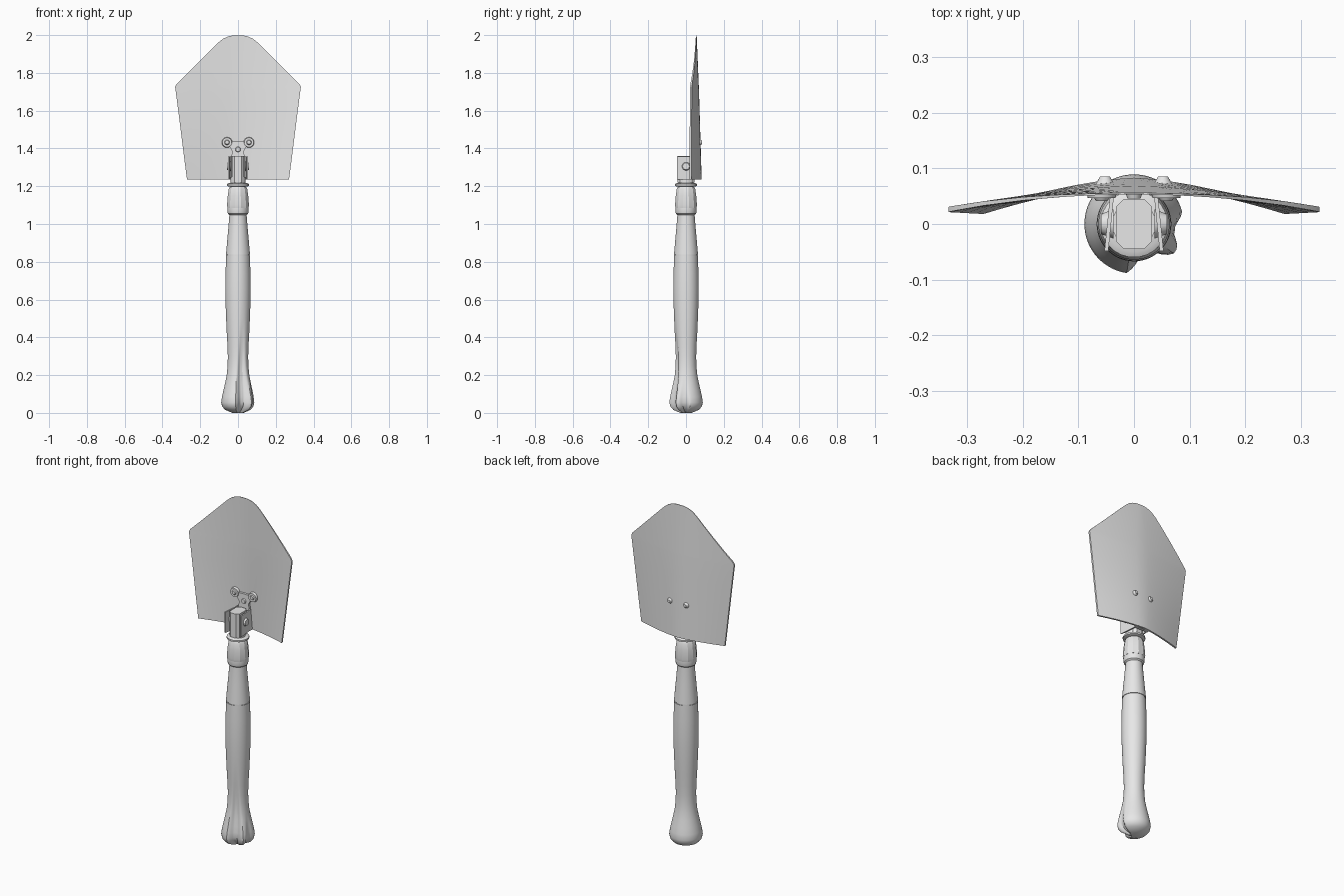
import bpy, bmesh, math
from mathutils import Vector, Matrix

if "Cube" in bpy.data.objects:
    bpy.data.objects.remove(bpy.data.objects["Cube"], do_unlink=True)

GREY = (0.8, 0.8, 0.8, 1.0)
mat = bpy.data.materials.new("plain grey")
mat.use_nodes = True
mat.diffuse_color = GREY
mat.node_tree.nodes["Principled BSDF"].inputs["Base Color"].default_value = GREY


def finish(bm, name, angle=30):
    bmesh.ops.recalc_face_normals(bm, faces=bm.faces)
    me = bpy.data.meshes.new(name)
    bm.to_mesh(me)
    bm.free()
    me.materials.append(mat)
    ob = bpy.data.objects.new(name, me)
    bpy.context.collection.objects.link(ob)
    bpy.ops.object.select_all(action='DESELECT')
    ob.select_set(True)
    bpy.context.view_layer.objects.active = ob
    bpy.ops.object.shade_smooth_by_angle(angle=math.radians(angle))
    return ob


def lathe(name, profile, sides, angle=30, cut=None):
    """Revolve (radius, z) pairs about z; cut(r, z, a) may reshape the radius."""
    bm = bmesh.new()
    rings = []
    for r, z in profile:
        ring = []
        for i in range(sides):
            a = 2 * math.pi * (i + 0.5) / sides
            q = cut(r, z, a) if cut else r
            ring.append(bm.verts.new((q * math.cos(a), q * math.sin(a), z)))
        rings.append(ring)
    for lo, hi in zip(rings, rings[1:]):
        for i in range(sides):
            j = (i + 1) % sides
            bm.faces.new((lo[i], lo[j], hi[j], hi[i]))
    bm.faces.new(rings[0])
    bm.faces.new(rings[-1])
    return finish(bm, name, angle)


def prism(name, outline, matrix, depth):
    """Extrude a flat outline along local z, then place it."""
    bm = bmesh.new()
    f = bm.faces.new([bm.verts.new((x, y, 0)) for x, y in outline])
    top = bmesh.ops.extrude_face_region(bm, geom=[f])["geom"]
    bmesh.ops.translate(bm, vec=(0, 0, depth),
                        verts=[v for v in top if isinstance(v, bmesh.types.BMVert)])
    bmesh.ops.transform(bm, matrix=matrix, verts=bm.verts)
    return finish(bm, name)


def disc(name, centre, axis, r, depth, r2=None, sides=16):
    bm = bmesh.new()
    rot = Vector((0, 0, 1)).rotation_difference(Vector(axis)).to_matrix().to_4x4()
    bmesh.ops.create_cone(bm, cap_ends=True, segments=sides, radius1=r,
                          radius2=r if r2 is None else r2, depth=depth,
                          matrix=Matrix.Translation(centre) @ rot)
    return finish(bm, name)


# Handle grip: flared pommel with two pointed clefts at the front left
def cleft(r, z, a):
    for mid, half, top, deep in ((-68, 30, 0.50, 0.036), (-8, 20, 0.19, 0.028)):
        d = abs((math.degrees(a) - mid + 180) % 360 - 180)
        t = max(0.0, 1 - z / top)
        width = half * min(1, 0.25 + 1.1 * t)
        if d < width and t > 0:
            r -= min(deep * t ** 1.6, r * 0.5) * min(1, 1.6 * (1 - d / width))
    return r


grip = [(0.03, 0.0), (0.068, 0.016), (0.084, 0.034), (0.089, 0.055), (0.085, 0.085),
        (0.077, 0.12), (0.068, 0.16), (0.06, 0.2), (0.055, 0.25), (0.054, 0.3),
        (0.056, 0.36), (0.06, 0.43), (0.063, 0.5), (0.066, 0.58), (0.067, 0.66),
        (0.066, 0.74), (0.063, 0.832)]
lathe("handle_grip", grip, 64, 32, cleft)
lathe("handle_groove", [(0.060, 0.828), (0.060, 0.842)], 32)
lathe("handle_upper", [(0.064, 0.838), (0.062, 0.86), (0.054, 0.95),
                       (0.047, 1.03), (0.045, 1.07)], 32)

# Locking collar, washer and neck
lathe("collar_ring", [(0.046, 1.048), (0.054, 1.055), (0.057, 1.07), (0.056, 1.088)], 24)
lathe("collar_nut", [(0.058, 1.085), (0.060, 1.10), (0.056, 1.15),
                     (0.051, 1.185), (0.046, 1.195)], 12, 20)
lathe("neck", [(0.040, 1.18), (0.040, 1.25)], 16)
lathe("washer", [(0.050, 1.198), (0.060, 1.202), (0.060, 1.211), (0.050, 1.216)], 24)

# Hinge block with chamfered corners
hx, hy, c = 0.032, 0.045, 0.014
block = [(hx, -hy + c), (hx, hy - c), (hx - c, hy), (-hx + c, hy),
         (-hx, hy - c), (-hx, -hy + c), (-hx + c, -hy), (hx - c, -hy)]
prism("hinge_block", block, Matrix.Translation((0, 0, 1.22)), 0.14)

# Slanted bracket cheeks with hinge bolts
for s, side in ((1, "left"), (-1, "right")):
    cheek = [(s * 0.046, -0.048), (s * 0.053, -0.048), (s * 0.042, 0.06), (s * 0.035, 0.06)]
    prism(side + "_cheek", cheek, Matrix.Translation((0, 0, 1.235)), 0.122)
    disc(side + "_hinge_bolt", (s * 0.048, 0.0, 1.305), (s, 0, 0), 0.026, 0.022, 0.018)

# Bracket plate: narrow stem opening into two ears riveted to the blade
half = [(0.045, 1.235), (0.036, 1.35), (0.03, 1.385), (0.045, 1.41), (0.07, 1.41),
        (0.082, 1.43), (0.07, 1.452), (0.05, 1.45), (0.03, 1.437)]
plate = half + [(-x, z) for x, z in reversed(half)]
to_front = Matrix.Translation((0, 0.07, 0)) @ Matrix.Rotation(math.pi / 2, 4, 'X')
prism("bracket_plate", plate, to_front, 0.017)
disc("plate_boss", (0, 0.052, 1.395), (0, -1, 0), 0.016, 0.012, 0.012)
for s, side in ((1, "left"), (-1, "right")):
    disc(side + "_ear", (s * 0.058, 0.054, 1.432), (0, -1, 0), 0.028, 0.014, 0.025)
    disc(side + "_rivet_front", (s * 0.058, 0.045, 1.432), (0, -1, 0), 0.015, 0.008, 0.010)
    disc(side + "_rivet_back", (s * 0.052, 0.078, 1.432), (0, 1, 0), 0.017, 0.014, 0.009)

# Blade: curved sheet, flattening towards the rounded tip
rows = [(0.270, 1.235), (0.285, 1.35), (0.300, 1.47), (0.315, 1.59), (0.331, 1.712),
        (0.333, 1.725), (0.326, 1.74), (0.27, 1.795), (0.20, 1.865), (0.14, 1.925),
        (0.105, 1.96), (0.08, 1.98), (0.055, 1.992), (0.025, 1.999)]


def blade_y(x, z):
    t = z - 1.235
    drop = (0.055 - 0.036 * t) * (abs(x) / (0.27 + 0.13 * t)) ** 1.5
    return 0.078 - 0.03 * t - drop


COLS = 16
bm = bmesh.new()
sheets = []
for off in (-1, 1):
    grid = []
    for w, z in rows:
        th = 0.005 if z < 1.7 else 0.005 - 0.012 * (z - 1.7)
        xs = [w * (2 * i / COLS - 1) for i in range(COLS + 1)]
        grid.append([bm.verts.new((x, blade_y(x, z) + off * th, z)) for x in xs])
    for lo, hi in zip(grid, grid[1:]):
        for i in range(COLS):
            bm.faces.new((lo[i], lo[i + 1], hi[i + 1], hi[i]))
    sheets.append(grid)
rims = [g[0] + [r[-1] for r in g[1:]] + g[-1][-2::-1] + [r[0] for r in g[-2:0:-1]]
        for g in sheets]
n = len(rims[0])
for i in range(n):
    j = (i + 1) % n
    bm.faces.new((rims[0][i], rims[0][j], rims[1][j], rims[1][i]))
finish(bm, "blade")
